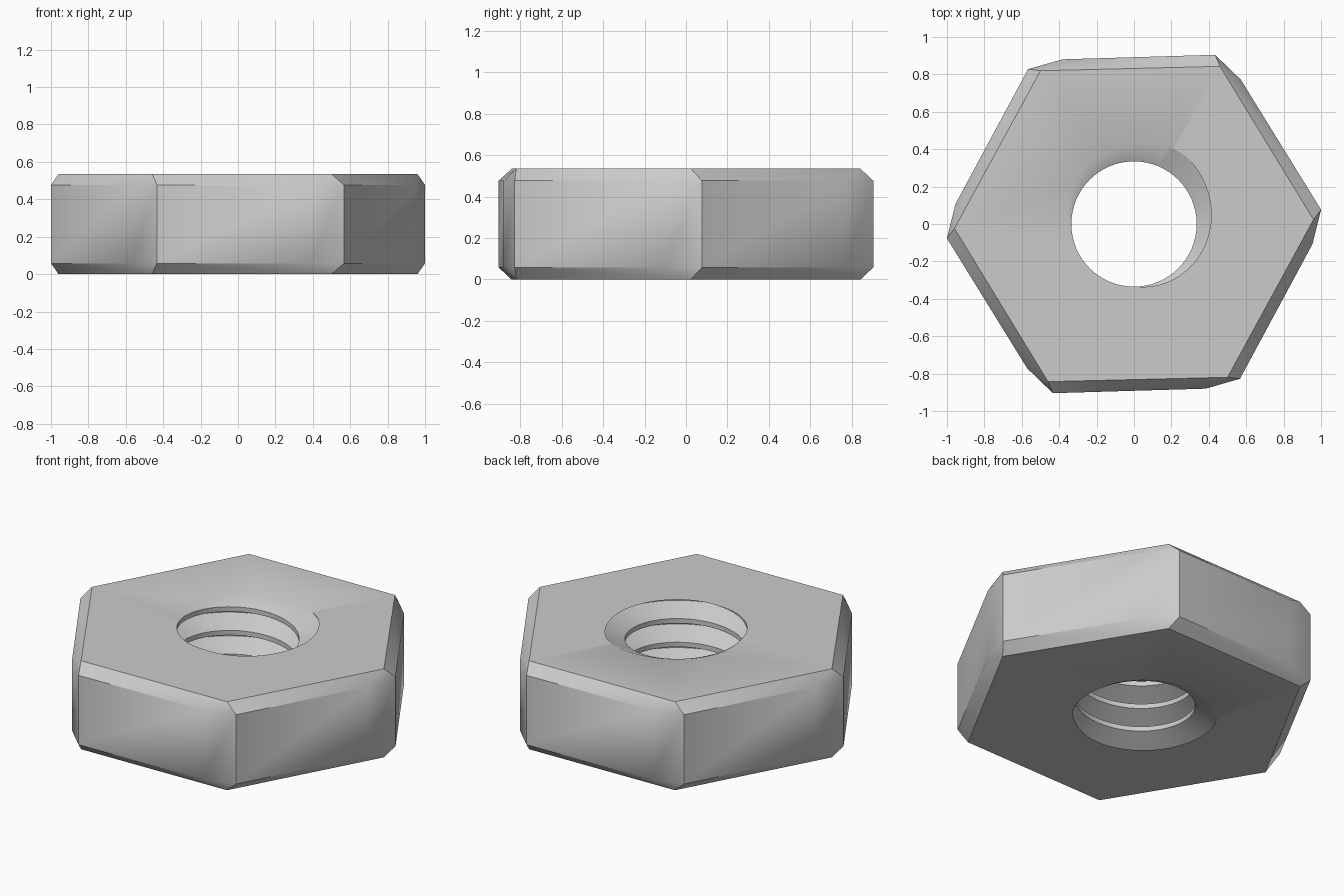
import bpy, bmesh
from math import radians, cos, sin, tau
from mathutils import Vector

if "Cube" in bpy.data.objects:
    bpy.data.objects.remove(bpy.data.objects["Cube"], do_unlink=True)

HEIGHT = 0.535
CHAMFER = 0.058
PITCH = 0.143
CREST, ROOT = 0.335, 0.455      # thread radii
STEPS, TURNS = 64, 9
PEAK = 57 / 360                 # where the groove leaves the top face

steel = bpy.data.materials.new("grey steel")
steel.use_nodes = True
steel.diffuse_color = (0.6, 0.6, 0.6, 1)
steel.node_tree.nodes["Principled BSDF"].inputs["Base Color"].default_value = (0.6, 0.6, 0.6, 1)

bm = bmesh.new()


def polar(radius, angle, z):
    return bm.verts.new((radius * cos(angle), radius * sin(angle), z))


# Threaded bore: a V-groove profile swept along a helix
profile = [(0, CREST), (0.1, CREST), (0.485, ROOT), (0.515, ROOT), (0.9, CREST), (1, CREST)]
base = HEIGHT - PITCH * (PEAK + 0.5 + 6)
previous = None
for i in range(STEPS * TURNS + 1):
    row = [polar(r, tau * (i % STEPS) / STEPS, base + PITCH * (i / STEPS + t)) for t, r in profile]
    if previous:
        for k in range(len(row) - 1):
            bm.faces.new((previous[k], previous[k + 1], row[k + 1], row[k]))
    previous = row
bmesh.ops.remove_doubles(bm, verts=bm.verts, dist=1e-5)

# Trim the bore flush with both faces of the nut
for level, side in ((0, -1), (HEIGHT, 1)):
    bmesh.ops.bisect_plane(bm, geom=bm.verts[:] + bm.edges[:] + bm.faces[:], dist=1e-6,
                           plane_co=(0, 0, level), plane_no=(0, 0, side), clear_outer=True)


def rim_edges(level):
    return [e for e in bm.edges if e.is_boundary
            and all(abs(v.co.z - level) < 1e-4 for v in e.verts)]


# Hexagonal outside: each corner has a blunt and a sharp vertical edge
def belt(z):
    ring = []
    for k in range(6):
        ring.append(polar(0.96, radians(60 * k - 6.5), z))
        ring.append(polar(1.003, radians(60 * k + 4.4), z))
    return ring


low, high = belt(CHAMFER), belt(HEIGHT - CHAMFER)
for j in range(12):
    n = (j + 1) % 12
    bm.faces.new((low[j], low[n], high[n], high[j]))

# Chamfers, with a small triangle at every corner
for ring, level in ((low, 0), (high, HEIGHT)):
    cap = [polar(0.96, radians(60 * k + 1.4), level) for k in range(6)]
    for k in range(6):
        n = (k + 1) % 6
        bm.faces.new((ring[2 * k], ring[2 * k + 1], cap[k]))
        bm.faces.new((ring[2 * k + 1], ring[2 * n], cap[n], cap[k]))

# Flat top and bottom, filled between the hexagon and the bore
for level, side in ((0, -1), (HEIGHT, 1)):
    bmesh.ops.triangle_fill(bm, edges=rim_edges(level), use_beauty=True,
                            normal=Vector((0, 0, side)))

bmesh.ops.recalc_face_normals(bm, faces=bm.faces)
mesh = bpy.data.meshes.new("hex_nut")
bm.to_mesh(mesh)
bm.free()
mesh.materials.append(steel)
nut = bpy.data.objects.new("hex_nut", mesh)
bpy.context.collection.objects.link(nut)

bpy.ops.object.select_all(action='DESELECT')
nut.select_set(True)
bpy.context.view_layer.objects.active = nut
bpy.ops.object.shade_smooth_by_angle(angle=radians(30))
